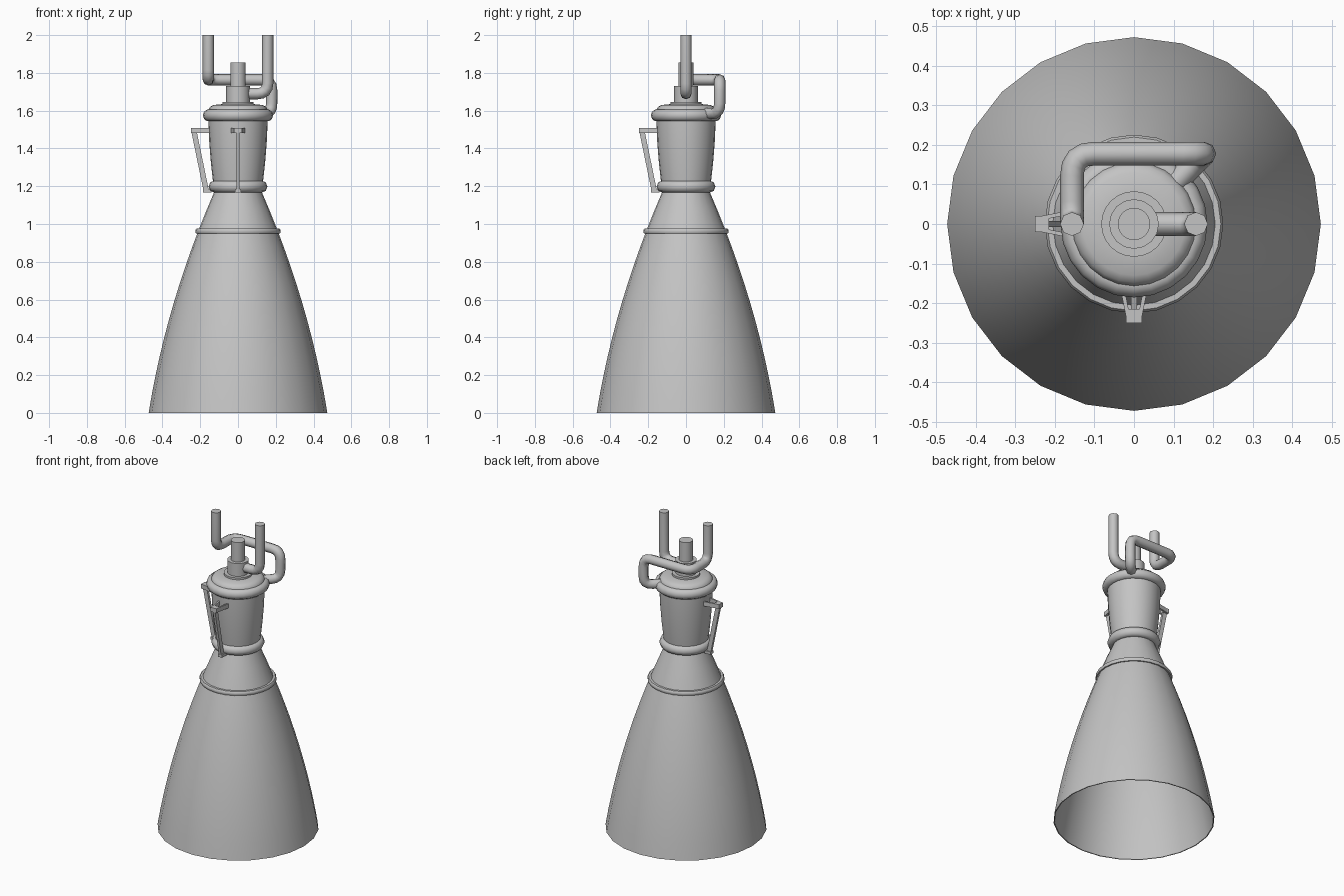
import bpy, bmesh, math
from mathutils import Vector, Matrix

cube = bpy.data.objects.get("Cube")
if cube:
    bpy.data.objects.remove(cube, do_unlink=True)

metal = bpy.data.materials.new("grey metal")
metal.use_nodes = True
GREY = (0.55, 0.55, 0.55, 1)
metal.diffuse_color = GREY
metal.node_tree.nodes["Principled BSDF"].inputs["Base Color"].default_value = GREY


def finish(obj, angle=40):
    obj.data.materials.append(metal)
    bpy.ops.object.select_all(action="DESELECT")
    obj.select_set(True)
    bpy.context.view_layer.objects.active = obj
    bpy.ops.object.shade_smooth_by_angle(angle=math.radians(angle))
    return obj


def mesh_object(name, bm, angle=40):
    bmesh.ops.recalc_face_normals(bm, faces=bm.faces)
    mesh = bpy.data.meshes.new(name)
    bm.to_mesh(mesh)
    bm.free()
    obj = bpy.data.objects.new(name, mesh)
    bpy.context.collection.objects.link(obj)
    return finish(obj, angle)


def lathe(name, profile, sides=24, angle=40):
    """Spin (radius, height) points round the z axis."""
    bm = bmesh.new()
    verts = [bm.verts.new((r, 0, z)) for r, z in profile]
    edges = [bm.edges.new(pair) for pair in zip(verts, verts[1:])]
    bmesh.ops.spin(bm, geom=verts + edges, cent=(0, 0, 0), axis=(0, 0, 1),
                   angle=math.tau, steps=sides, use_merge=True)
    bmesh.ops.remove_doubles(bm, verts=bm.verts, dist=0.0001)
    return mesh_object(name, bm, angle)


def ring(name, radius, height, thick, tall, sides=10):
    points = [(radius + thick * math.cos(math.tau * i / sides),
               height + tall * math.sin(math.tau * i / sides)) for i in range(sides + 1)]
    return lathe(name, points, angle=60)


def pipe(name, corners, radius=0.03, bend=0.055, steps=4):
    """Round tube along a path whose corners are filleted."""
    pts = [Vector(c) for c in corners]
    path = [pts[0]]
    for a, b, c in zip(pts, pts[1:], pts[2:]):
        reach = min(bend, (a - b).length * 0.48, (c - b).length * 0.48)
        p, q = b + (a - b).normalized() * reach, b + (c - b).normalized() * reach
        for i in range(steps + 1):
            t = i / steps
            path.append(p * (1 - t) ** 2 + b * 2 * t * (1 - t) + q * t * t)
    path.append(pts[-1])
    curve = bpy.data.curves.new(name, "CURVE")
    curve.dimensions = "3D"
    curve.bevel_depth = radius
    curve.bevel_resolution = 2
    curve.use_fill_caps = True
    spline = curve.splines.new("POLY")
    spline.points.add(len(path) - 1)
    for point, co in zip(spline.points, path):
        point.co = (*co, 1)
    obj = bpy.data.objects.new(name, curve)
    bpy.context.collection.objects.link(obj)
    bpy.ops.object.select_all(action="DESELECT")
    obj.select_set(True)
    bpy.context.view_layer.objects.active = obj
    bpy.ops.object.convert(target="MESH")
    return finish(bpy.context.object, 50)


def beam(bm, start, end, half_w, half_h):
    """Box bar from start to end; half_w lies across y, half_h across the rest."""
    start, end = Vector(start), Vector(end)
    along = (end - start).normalized()
    up = along.cross(Vector((0, 1, 0))).normalized()
    side = up.cross(along)
    frame = Matrix((along, side, up)).transposed().to_4x4()
    size = Matrix.Diagonal(((end - start).length, half_w * 2, half_h * 2, 1))
    bmesh.ops.create_cube(bm, size=1,
                          matrix=Matrix.Translation((start + end) / 2) @ frame @ size)


# Nozzle bell: thin open shell following a gentle parabola
def bell_radius(z):
    return 0.473 - 0.16 * z - 0.117 * z * z


heights = [1.18 * i / 12 for i in range(13)]
outer = [(bell_radius(z), z) for z in heights]
inner = [(bell_radius(z) - 0.006, z) for z in heights]
lathe("nozzle_bell", [(0, 1.18)] + inner[::-1] + outer)
lathe("bell_band", [(0.2, 0.95), (0.223, 0.95), (0.226, 0.957),
                    (0.226, 0.967), (0.22, 0.975), (0.2, 0.975)])

# Combustion chamber with its two rounded collars
lathe("chamber", [(0, 1.17), (0.125, 1.17), (0.133, 1.23), (0.144, 1.33),
                  (0.152, 1.43), (0.157, 1.54), (0.157, 1.57), (0, 1.57)])
ring("throat_collar", 0.125, 1.198, 0.031, 0.032, 8)
ring("chamber_flange", 0.155, 1.575, 0.031, 0.032)

# Injector dome and stepped inlet
lathe("injector_dome", [(0, 1.57), (0.158, 1.57), (0.157, 1.605), (0.148, 1.62),
                        (0.13, 1.63), (0.08, 1.635), (0, 1.635)])
lathe("inlet_base", [(0, 1.62), (0.083, 1.62), (0.083, 1.647), (0, 1.647)])
lathe("inlet_housing", [(0, 1.63), (0.063, 1.63), (0.063, 1.73), (0, 1.73)], 16)
lathe("inlet_pipe", [(0, 1.7), (0.041, 1.7), (0.041, 1.855), (0, 1.855)], 16)

# Feed lines
pipe("long_feed_line", [(-0.157, 0, 2), (-0.157, 0, 1.763), (-0.157, 0.178, 1.763),
                        (0.178, 0.178, 1.763), (0.178, 0.178, 1.585),
                        (0.1, 0.1, 1.585)])
pipe("short_feed_line", [(0.157, 0, 2), (0.157, 0, 1.69), (0.03, 0, 1.69)])

# Side brackets: forked arm, sloping rod and foot, on the right and the front
for name, turn in (("right_bracket", math.pi), ("front_bracket", -math.pi / 2)):
    bm = bmesh.new()
    for s in (-1, 1):
        beam(bm, (0.14, 0.034 * s, 1.495), (0.24, 0.014 * s, 1.495), 0.005, 0.014)
    beam(bm, (0.215, 0, 1.495), (0.25, 0, 1.495), 0.02, 0.014)
    beam(bm, (0.233, 0, 1.49), (0.168, 0, 1.175), 0.008, 0.014)
    beam(bm, (0.14, 0, 1.175), (0.185, 0, 1.175), 0.015, 0.009)
    bm.transform(Matrix.Rotation(turn, 4, "Z"))
    mesh_object(name, bm, 30)
